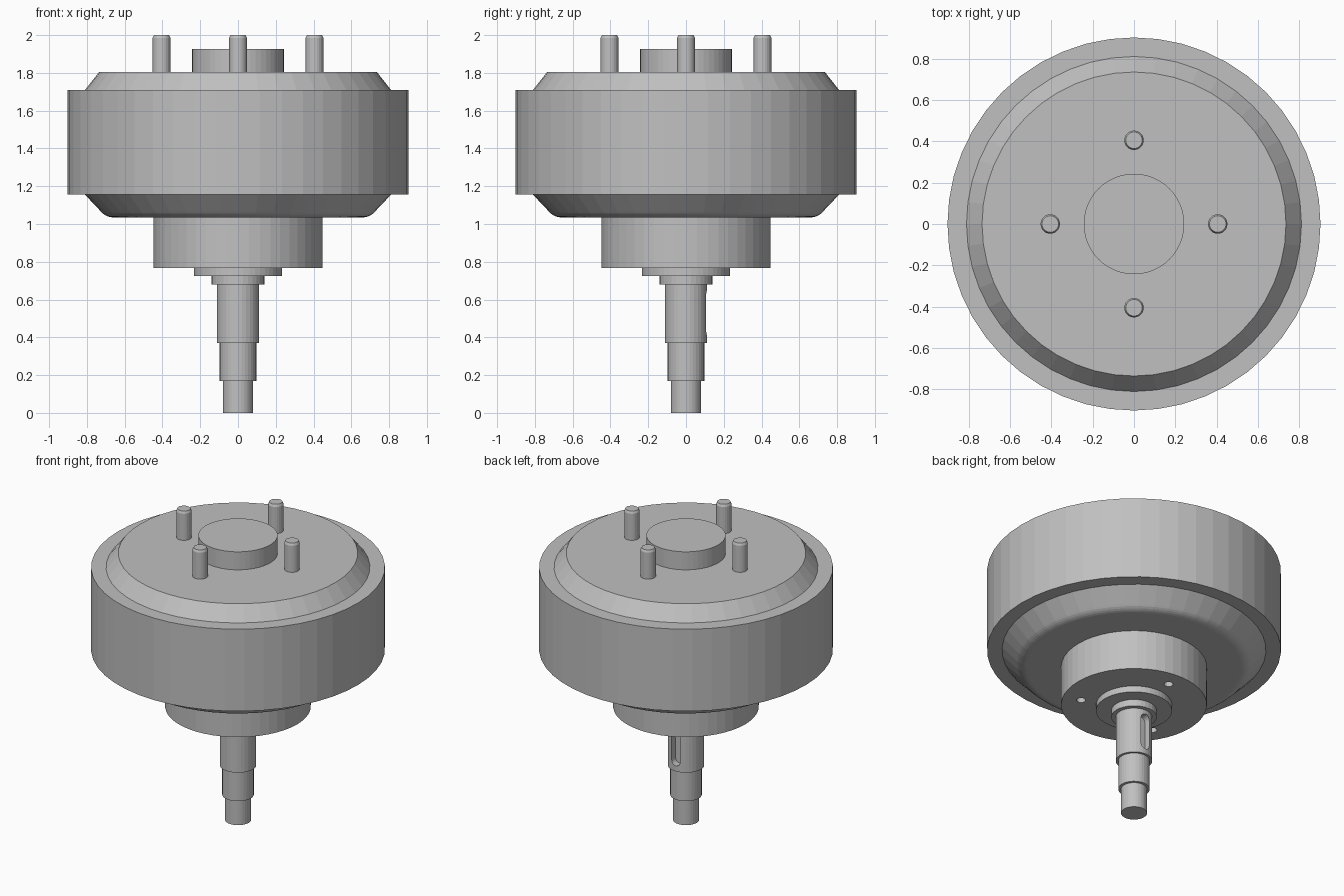
import bpy
import bmesh
from math import cos, sin, pi, radians
from mathutils import Matrix

cube = bpy.data.objects.get("Cube")
if cube:
    bpy.data.objects.remove(cube, do_unlink=True)

steel = bpy.data.materials.new("brushed steel grey")
steel.use_nodes = True
GREY = (0.53, 0.53, 0.53, 1)
steel.diffuse_color = GREY
steel.node_tree.nodes["Principled BSDF"].inputs["Base Color"].default_value = GREY


def add_object(name, bm):
    bmesh.ops.recalc_face_normals(bm, faces=bm.faces)
    mesh = bpy.data.meshes.new(name)
    bm.to_mesh(mesh)
    bm.free()
    mesh.materials.append(steel)
    ob = bpy.data.objects.new(name, mesh)
    bpy.context.collection.objects.link(ob)
    return ob


def lathe(name, profile, sides, at=(0, 0)):
    """Turn (radius, height) points around a vertical axis and cap both ends."""
    bm = bmesh.new()
    rings = []
    for r, z in profile:
        rings.append([bm.verts.new((at[0] + r * cos(2 * pi * i / sides),
                                    at[1] + r * sin(2 * pi * i / sides), z))
                      for i in range(sides)])
    for low, high in zip(rings, rings[1:]):
        for i in range(sides):
            j = (i + 1) % sides
            bm.faces.new((low[i], low[j], high[j], high[i]))
    bm.faces.new(rings[0])
    bm.faces.new(rings[-1])
    return add_object(name, bm)


def cut(target, cutter):
    """Subtract the cutter and throw it away."""
    cutter.hide_render = True
    mod = target.modifiers.new("cut", "BOOLEAN")
    mod.operation = "DIFFERENCE"
    mod.solver = "EXACT"
    mod.object = cutter
    bpy.context.view_layer.objects.active = target
    bpy.ops.object.modifier_apply(modifier=mod.name)
    bpy.data.objects.remove(cutter, do_unlink=True)


# Drum: wide rim, bevelled front face, rounded back face
fillet = [(0.66 + 0.085 * sin(a), 1.12 - 0.085 * cos(a))
          for a in (radians(d) for d in range(0, 51, 10))]
lathe("drum", fillet + [(0.81, 1.155), (0.902, 1.155), (0.902, 1.71),
                        (0.81, 1.71), (0.735, 1.805)], 48)

# Centring pilot on the front face
lathe("pilot", [(0.243, 1.79), (0.243, 1.927)], 48)

# Four wheel studs with chamfered tips
for i in range(4):
    a = i * pi / 2
    lathe(f"stud_{i + 1}", [(0.047, 1.79), (0.047, 1.985), (0.04, 2.0)], 24,
          (0.405 * cos(a), 0.405 * sin(a)))

# Bearing housing with a raised boss and three bolt holes
housing = lathe("bearing_housing", [(0.233, 0.725), (0.233, 0.767),
                                    (0.447, 0.767), (0.447, 1.05)], 48)
for deg in (90, 210, 330):
    a = radians(deg)
    cut(housing, lathe("bolt_hole_cutter", [(0.028, 0.7), (0.028, 0.87)], 16,
                       (0.33 * cos(a), 0.33 * sin(a))))

# Stepped shaft with its shoulder collar
shaft = lathe("stepped_shaft", [(0.08, 0), (0.08, 0.17), (0.097, 0.17),
                                (0.097, 0.37), (0.112, 0.37), (0.112, 0.68),
                                (0.14, 0.68), (0.14, 0.74)], 32)

# Round-ended keyway in the back of the shaft
bm = bmesh.new()
outline = []
for centre, start in ((0.62, 0), (0.44, pi)):
    for k in range(9):
        a = start + k * pi / 8
        outline.append(bm.verts.new((0.033 * cos(a), 0.065, centre + 0.033 * sin(a))))
face = bm.faces.new(outline)
ext = bmesh.ops.extrude_face_region(bm, geom=[face])
moved = [v for v in ext["geom"] if isinstance(v, bmesh.types.BMVert)]
bmesh.ops.transform(bm, matrix=Matrix.Translation((0, 0.1, 0)), verts=moved)
cut(shaft, add_object("keyway_cutter", bm))
